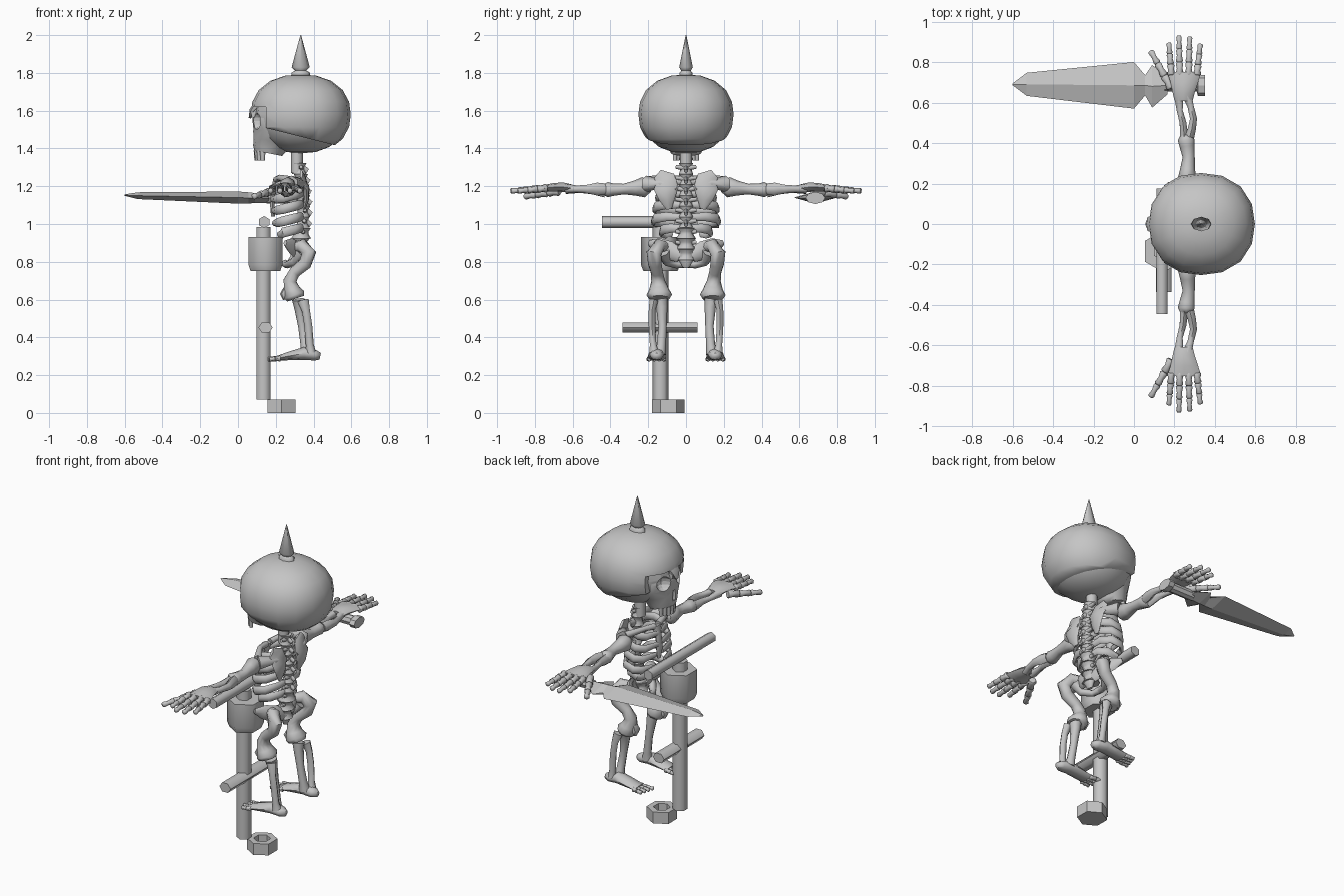
import bpy, bmesh, math
from mathutils import Vector

bone_mat = bpy.data.materials.new("grey")
bone_mat.diffuse_color = (0.56, 0.56, 0.56, 1)
X, Y, Z = Vector((1, 0, 0)), Vector((0, 1, 0)), Vector((0, 0, 1))


def finish(name, bm, mirror=False, flat=False):
    bmesh.ops.recalc_face_normals(bm, faces=bm.faces)
    me = bpy.data.meshes.new(name)
    bm.to_mesh(me)
    bm.free()
    me.materials.append(bone_mat)
    ob = bpy.data.objects.new(name, me)
    bpy.context.collection.objects.link(ob)
    ob["flat"] = flat
    if mirror:
        m = ob.modifiers.new("mirror", 'MIRROR')
        m.use_axis = (False, True, False)
        m.use_mirror_merge = False
    return ob


def bone(name, pts, ref=None, sides=6, mirror=False, axis=None, flat=False):
    """Tube through (x, y, z, radius along ref, other radius) sections."""
    cs = [Vector(p[:3]) for p in pts]
    d = cs[-1] - cs[0]
    if ref is None:
        ref = X if abs(d.z) > max(abs(d.x), abs(d.y)) else Z
    bm = bmesh.new()
    rings = []
    for i, p in enumerate(pts):
        t = axis or (cs[min(i + 1, len(cs) - 1)] - cs[max(i - 1, 0)]).normalized()
        u = (ref - t * ref.dot(t)).normalized()
        v = t.cross(u)
        a, b = p[3], p[-1]
        rings.append([bm.verts.new(cs[i] + u * a * math.cos(k * math.tau / sides)
                                   + v * b * math.sin(k * math.tau / sides)) for k in range(sides)])
    for r, s in zip(rings, rings[1:]):
        for k in range(sides):
            j = (k + 1) % sides
            bm.faces.new((r[k], r[j], s[j], s[k]))
    bm.faces.new(rings[0])
    bm.faces.new(rings[-1])
    return finish(name, bm, mirror, flat)


def dome(name, c, r, p, mirror=False, seg=16, ring=10):
    """Rounded super-ellipsoid."""
    bm = bmesh.new()
    bmesh.ops.create_uvsphere(bm, u_segments=seg, v_segments=ring, radius=1)
    for v in bm.verts:
        v.co *= sum(abs(q) ** p for q in v.co) ** (-1 / p)
        v.co = Vector([c[i] + r[i] * v.co[i] for i in range(3)])
    return finish(name, bm, mirror)


def box(name, lo, hi, mirror=False):
    bm = bmesh.new()
    bmesh.ops.create_cube(bm, size=1)
    for v in bm.verts:
        v.co = Vector([lo[i] + (hi[i] - lo[i]) * (v.co[i] + .5) for i in range(3)])
    return finish(name, bm, mirror)


def cut(obs, cutter):
    cutter.hide_render = True
    cutter.hide_viewport = True
    cutter.display_type = 'WIRE'
    for ob in obs:
        m = ob.modifiers.new("cut", 'BOOLEAN')
        m.operation, m.solver, m.object = 'DIFFERENCE', 'EXACT', cutter


# Helmet: dome, sloped rim, face opening with a central brow point
helmet = dome("helmet", (.332, 0, 1.58), (.265, .252, .212), 2.25)
bm = bmesh.new()
bm.from_mesh(helmet.data)
bmesh.ops.bisect_plane(bm, geom=bm.verts[:] + bm.edges[:] + bm.faces[:], plane_co=(.14, 0, 1.51),
                       plane_no=(-.25, 0, -1), clear_outer=True)
bmesh.ops.holes_fill(bm, edges=[e for e in bm.edges if e.is_boundary])
bm.to_mesh(helmet.data)
bm.free()
cut([helmet], box("face_opening_cutter", (-.1, -.3, 1.3), (.148, .3, 1.565)))
cut([helmet], box("eye_arch_cutter", (-.1, .03, 1.4), (.148, .3, 1.62), True))
bone("helmet_peak", [(.10, 0, 1.63, .02, .05), (.075, 0, 1.60, .015, .04), (.062, 0, 1.56, .006, .012)], X, 6)
bone("helmet_spike", [(.332, 0, 1.77, .05, .035), (.332, 0, 1.80, .05, .035), (.332, 0, 1.812, .03, .025),
                      (.332, 0, 1.83, .048, .036), (.332, 0, 2.0, .002)], X, 8)

# Skull: cranium, face, sockets, teeth
cranium = dome("cranium", (.335, 0, 1.577), (.246, .236, .203), 2.2)
face = bone("face", [(.20, 0, 1.60, .10, .16), (.19, 0, 1.54, .115, .16), (.185, 0, 1.49, .105, .15),
                     (.175, 0, 1.44, .098, .11), (.165, 0, 1.40, .088, .09), (.16, 0, 1.375, .075, .08)], X, 12)
cut([cranium, face], dome("eye_cutter", (.08, .078, 1.545), (.06, .048, .045), 2.3, True, 12, 8))
cut([cranium, face], bone("nose_cutter", [(.06, 0, 1.43, .05, .03), (.08, 0, 1.485, .04, .008)], X, 4))
for i in range(7):
    a = (i - 3) * .36
    x, y = .16 - .062 * math.cos(a), .066 * math.sin(a)
    bone("tooth", [(x, y, 1.39, .015), (x, y, 1.335, .011)], X, 6)

# Neck and spine
bone("neck", [(.312, 0, 1.27, .032), (.312, 0, 1.43, .032)], X, 8)
for i in range(9):
    z = 1.295 - i * .057
    x = .318 + .026 * math.sin((1.33 - z) * 6.5)
    w = .038 + .014 * (i > 5)
    bone("vertebra", [(x, 0, z - .029, w), (x, 0, z - .008, w * .75), (x, 0, z + .008, w * .75),
                      (x, 0, z + .027, w)], X, 8)
    if i < 6:
        bone("vertebra_fin", [(x + .02, 0, z, .018, .012), (x + .045, 0, z - .015, .012, .008)], Z, 6)
    bone("vertebra_wing", [(x + .01, 0, z, .015), (x + .01, .055, z + .008, .01)], Z, 6, True)

# Ribs and breastbone
for z, w, f, x0 in [(1.215, .12, .012, .187), (1.15, .15, .015, .182), (1.09, .165, .03, .185),
                    (1.025, .172, .06, .19), (.965, .13, .075, .215)]:
    bone("rib", [(.335, .015, z + .01, .018, .012), (.335, w * .6, z + .014, .024, .014),
                 (.30, w * .95, z + .005, .026, .014), (.24, w, z - .01, .026, .014),
                 (x0 + .018, w * .8, z - .018, .024, .013), (x0, f, z - .02, .015, .01)], Z, 8, True)
bone("breastbone", [(.185, 0, 1.04, .01, .012), (.182, 0, 1.10, .012, .028), (.187, 0, 1.17, .013, .024),
                    (.20, 0, 1.235, .014, .04)], X, 8)

# Shoulders
bone("collarbone", [(.205, .02, 1.235, .02), (.22, .10, 1.245, .016), (.275, .20, 1.23, .024)], Z, 6, True)
bone("shoulder_blade", [(.35, .09, 1.08, .008, .015), (.362, .10, 1.13, .014, .042), (.362, .105, 1.19, .016, .065),
                        (.345, .115, 1.235, .014, .06), (.335, .15, 1.265, .008, .028)], X, 8, True)
bone("shoulder_ridge", [(.36, .05, 1.19, .014), (.345, .13, 1.215, .022), (.285, .21, 1.212, .044)], Z, 6, True)

# Arms
bone("upper_arm", [(.265, .19, 1.20, .03), (.262, .225, 1.195, .054, .046), (.265, .27, 1.19, .04, .037),
                   (.27, .33, 1.185, .028, .03), (.262, .385, 1.182, .033, .037), (.258, .415, 1.182, .04, .042),
                   (.26, .44, 1.182, .026, .028)], Z, 8, True)
bone("outer_forearm", [(.275, .43, 1.185, .03, .026), (.286, .47, 1.185, .034, .023), (.294, .52, 1.185, .023, .02),
                       (.28, .58, 1.185, .019, .018), (.262, .635, 1.188, .026, .026)], Z, 6, True)
bone("inner_forearm", [(.248, .43, 1.175, .034, .024), (.242, .50, 1.18, .022, .019), (.226, .56, 1.182, .017, .017),
                       (.22, .635, 1.185, .026, .026)], Z, 6, True)
bone("palm", [(.245, .61, 1.19, .02, .045), (.245, .65, 1.195, .025, .055), (.248, .70, 1.195, .022, .068),
              (.248, .75, 1.19, .017, .084)], Z, 8, True)


def finger(name, a, b, r, n=3):
    a, b = Vector(a), Vector(b)
    for k in range(n):
        p, q = a.lerp(b, k / n), a.lerp(b, (k + 1) / n)
        s = r * (1 - .13 * k)
        bone(name, [(*p, s * .8), (*p.lerp(q, .12), s), (*p.lerp(q, .5), s * .7), (*p.lerp(q, .88), s * .92),
                    (*q, s * .6)], Z, 6, True)


for x0, x1, y1 in [(.185, .172, .895), (.226, .222, .93), (.27, .275, .925), (.31, .328, .89)]:
    finger("finger", (x0, .735, 1.19), (x1, y1, 1.175), .023)
finger("thumb", (.185, .67, 1.175), (.082, .855, 1.145), .026)

# Pelvis
bone("tailbone", [(.325, 0, .77, .012, .018), (.332, 0, .81, .025, .04), (.31, 0, .87, .035, .055)], X, 8)
bone("hip_wing", [(.325, .03, .83, .035, .02), (.315, .09, .86, .05, .02), (.28, .15, .885, .042, .018),
                  (.25, .195, .90, .015, .01)], Z, 8, True)
bone("hip_arch", [(.335, .12, .85, .035), (.30, .10, .80, .025), (.26, .05, .785, .02), (.25, 0, .79, .022)],
     Z, 6, True)

# Legs
bone("thigh", [(.29, .10, .875, .028), (.34, .14, .885, .037), (.375, .17, .845, .04), (.355, .165, .79, .036),
               (.30, .155, .745, .032), (.275, .148, .70, .036), (.285, .143, .655, .052, .044),
               (.298, .142, .625, .068, .058), (.305, .142, .605, .055, .05)], Y, 10, True)
bone("kneecap", [(.25, .142, .60, .012, .02), (.24, .142, .63, .018, .03), (.25, .142, .66, .01, .02)], X, 6, True)
bone("shin", [(.32, .135, .60, .034, .038), (.325, .128, .56, .028, .03), (.34, .124, .46, .022, .022),
              (.355, .13, .36, .024, .024), (.36, .14, .315, .033, .034)], X, 8, True)
bone("calf", [(.345, .17, .595, .03, .026), (.36, .18, .54, .021, .02), (.372, .18, .46, .021, .02),
              (.38, .174, .36, .021, .02), (.385, .17, .32, .028, .028)], X, 6, True)
bone("foot", [(.435, .155, .30, .018, .018), (.41, .155, .305, .028, .036), (.35, .155, .315, .034, .042),
              (.28, .155, .303, .024, .046), (.21, .155, .29, .013, .05)], Z, 8, True)
for i in range(4):
    y = .12 + i * .024
    finger("toe", (.225, y, .288), (.142 + .008 * i, y + .004 * (i - 1.5), .284), .016, 2)

# Sword
bone("sword_blade", [(.0, .685, 1.14, .115, .032), (-.53, .69, 1.15, .057, .018), (-.6, .69, 1.153, .004)],
     Y, 4, axis=X, flat=True)
bone("sword_guard", [(0, .685, 1.14, .115, .032), (.055, .685, 1.138, .05, .03), (.09, .68, 1.138, .105, .026),
                     (.165, .685, 1.138, .045, .026)], Y, 4, axis=X, flat=True)
bone("sword_grip", [(.15, .685, 1.138, .03), (.31, .685, 1.138, .03), (.315, .685, 1.138, .052, .032),
                    (.35, .685, 1.138, .052, .032)], Y, 8, axis=X, flat=True)

# Standing hammer with two cross bars and a nut at its foot
px, py = .135, -.135
bone("pole", [(px, py, .07, .043), (px, py, .985, .043)], Y, 6)
bone("hammer_head", [(.145, py, .75, .09), (.145, py, .785, .104), (.145, py, .93, .104)], Y, 6)
bone("upper_bar", [(.138, -.445, 1.01, .032), (.138, .175, 1.01, .032)], Z, 6)
bone("lower_bar", [(.146, -.335, .452, .038, .032), (.146, .06, .452, .038, .032)], X, 6)
bone("nut", [(.23, -.093, 0, .086), (.23, -.093, .07, .086), (.23, -.093, .07, .048), (.23, -.093, .03, .048)],
     Y, 6, axis=Z, flat=True)

# Smooth rounded parts, keep hard corners
for ob in bpy.context.scene.objects:
    if not ob.hide_render and not ob["flat"]:
        ob.select_set(True)
        bpy.context.view_layer.objects.active = ob
bpy.ops.object.shade_smooth_by_angle(angle=math.radians(62))
